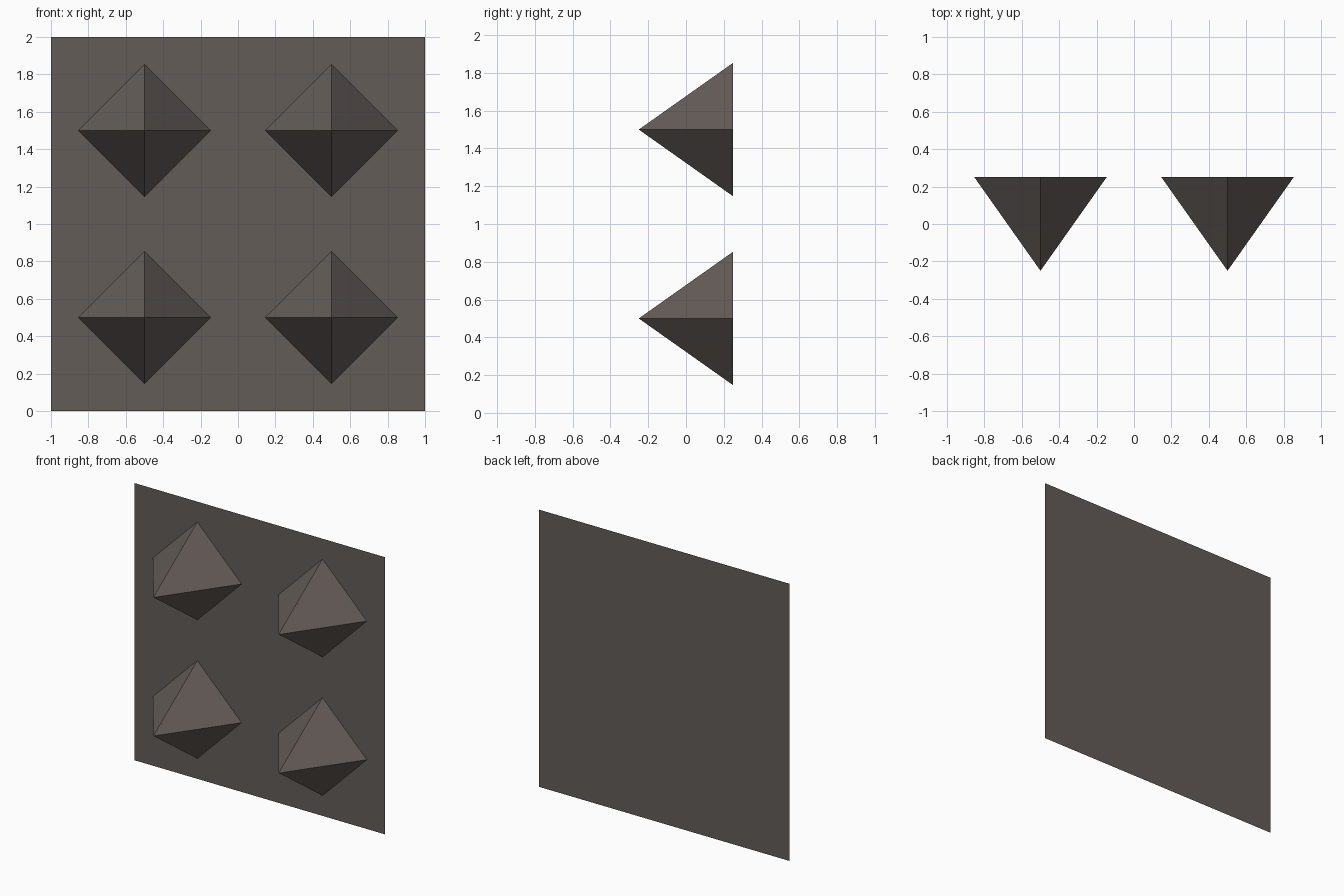
import bpy, bmesh, math
from mathutils import Matrix, Vector

if "Cube" in bpy.data.objects:
    bpy.data.objects.remove(bpy.data.objects["Cube"])

stone = bpy.data.materials.new("dark_warm_grey")
stone.diffuse_color = (0.127, 0.107, 0.097, 1)
stone.use_nodes = True
stone.node_tree.nodes["Principled BSDF"].inputs["Base Color"].default_value = stone.diffuse_color

FACE_FRONT = Matrix.Rotation(math.pi / 2, 4, 'X')  # turns +z towards -y


def add_part(name, bm, location):
    bmesh.ops.transform(bm, matrix=FACE_FRONT, verts=bm.verts)
    mesh = bpy.data.meshes.new(name)
    bm.to_mesh(mesh)
    bm.free()
    mesh.materials.append(stone)
    obj = bpy.data.objects.new(name, mesh)
    obj.location = location
    bpy.context.collection.objects.link(obj)


# Flat backing panel
bm = bmesh.new()
bmesh.ops.create_grid(bm, x_segments=1, y_segments=1, size=1)
add_part("wall_panel", bm, Vector((0, 0.25, 1)))

# Four pyramid studs, open at the back where they meet the panel
for row, z in (("lower", 0.5), ("upper", 1.5)):
    for side, x in (("left", -0.5), ("right", 0.5)):
        bm = bmesh.new()
        bmesh.ops.create_cone(bm, cap_ends=False, segments=4,
                              radius1=0.3536, radius2=0, depth=0.5)
        bmesh.ops.remove_doubles(bm, verts=bm.verts, dist=1e-4)
        add_part(f"{row}_{side}_stud", bm, Vector((x, 0, z)))
